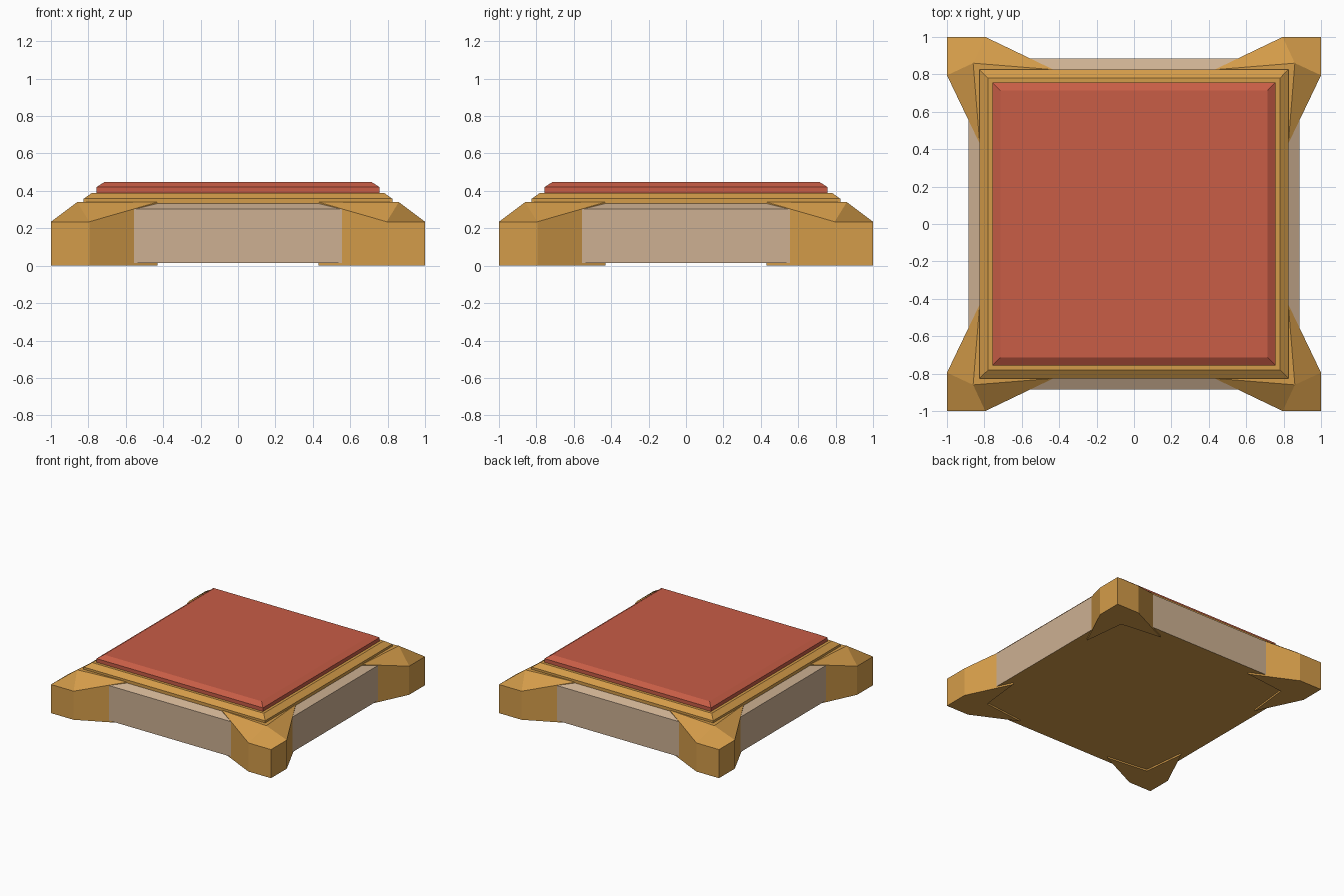
import bpy
import bmesh
import math
from mathutils import Matrix

cube = bpy.data.objects.get("Cube")
if cube:
    bpy.data.objects.remove(cube, do_unlink=True)


def material(name, rgb):
    mat = bpy.data.materials.new(name)
    mat.use_nodes = True
    mat.diffuse_color = (*rgb, 1)
    mat.node_tree.nodes["Principled BSDF"].inputs["Base Color"].default_value = (*rgb, 1)
    return mat


GOLD = material("gold", (0.658, 0.332, 0.067))
RED = material("red", (0.578, 0.109, 0.061))
BEIGE = material("beige", (0.610, 0.434, 0.287))


def finish(name, bm, *mats):
    bmesh.ops.recalc_face_normals(bm, faces=bm.faces[:])
    mesh = bpy.data.meshes.new(name)
    bm.to_mesh(mesh)
    bm.free()
    for mat in mats:
        mesh.materials.append(mat)
    obj = bpy.data.objects.new(name, mesh)
    bpy.context.collection.objects.link(obj)
    return obj


def square_stack(name, profile, *mats):
    """Solid made of stacked square rings, given as (half width, height)."""
    bm = bmesh.new()
    rings = [[bm.verts.new((sx * h, sy * h, z))
              for sx, sy in ((1, 1), (-1, 1), (-1, -1), (1, -1))]
             for h, z in profile]
    bottom = bm.faces.new(rings[0])
    bm.faces.new(rings[-1])
    for low, high in zip(rings, rings[1:]):
        for i in range(4):
            j = (i + 1) % 4
            bm.faces.new((low[i], low[j], high[j], high[i]))
    # second material goes on the underside
    bottom.material_index = len(mats) - 1
    return finish(name, bm, *mats)


def corner_foot(name, turn):
    """Arrow-shaped corner with wings tapering along both sides."""
    base = [(1, 1), (0.795, 1), (0.43, 0.825), (0.785, 0.785), (0.825, 0.43), (1, 0.795)]
    heights = [0.235, 0.235, 0.34, 0.34, 0.34, 0.235]
    bm = bmesh.new()
    low = [bm.verts.new((x, y, 0)) for x, y in base]
    top = [bm.verts.new((x, y, z)) for (x, y), z in zip(base, heights)]
    peak = bm.verts.new((0.86, 0.86, 0.34))
    bm.faces.new(low)
    for i in range(6):
        j = (i + 1) % 6
        bm.faces.new((low[i], low[j], top[j], top[i]))
    # sloping cap, wing slopes and the flat top
    bm.faces.new((top[0], top[1], peak, top[5]))
    bm.faces.new((top[1], top[2], peak))
    bm.faces.new((top[4], top[5], peak))
    bm.faces.new((top[2], top[3], peak))
    bm.faces.new((top[3], top[4], peak))
    bm.transform(Matrix.Rotation(turn, 4, 'Z'))
    return finish(name, bm, GOLD)


# Stone body with a bevelled shoulder and a gold underside
square_stack("body", [(0.885, 0.014), (0.885, 0.302), (0.82, 0.335)], BEIGE, GOLD)

# Stepped rim carrying the pad
square_stack("rim", [(0.825, 0.32), (0.825, 0.358), (0.78, 0.39)], GOLD)

# Raised pad with a bevelled edge
square_stack("pad", [(0.757, 0.38), (0.757, 0.42), (0.715, 0.447)], RED)

# Four corner feet
for i, label in enumerate(("back_left", "back_right", "front_right", "front_left")):
    corner_foot(label + "_corner_foot", i * math.pi / 2)
